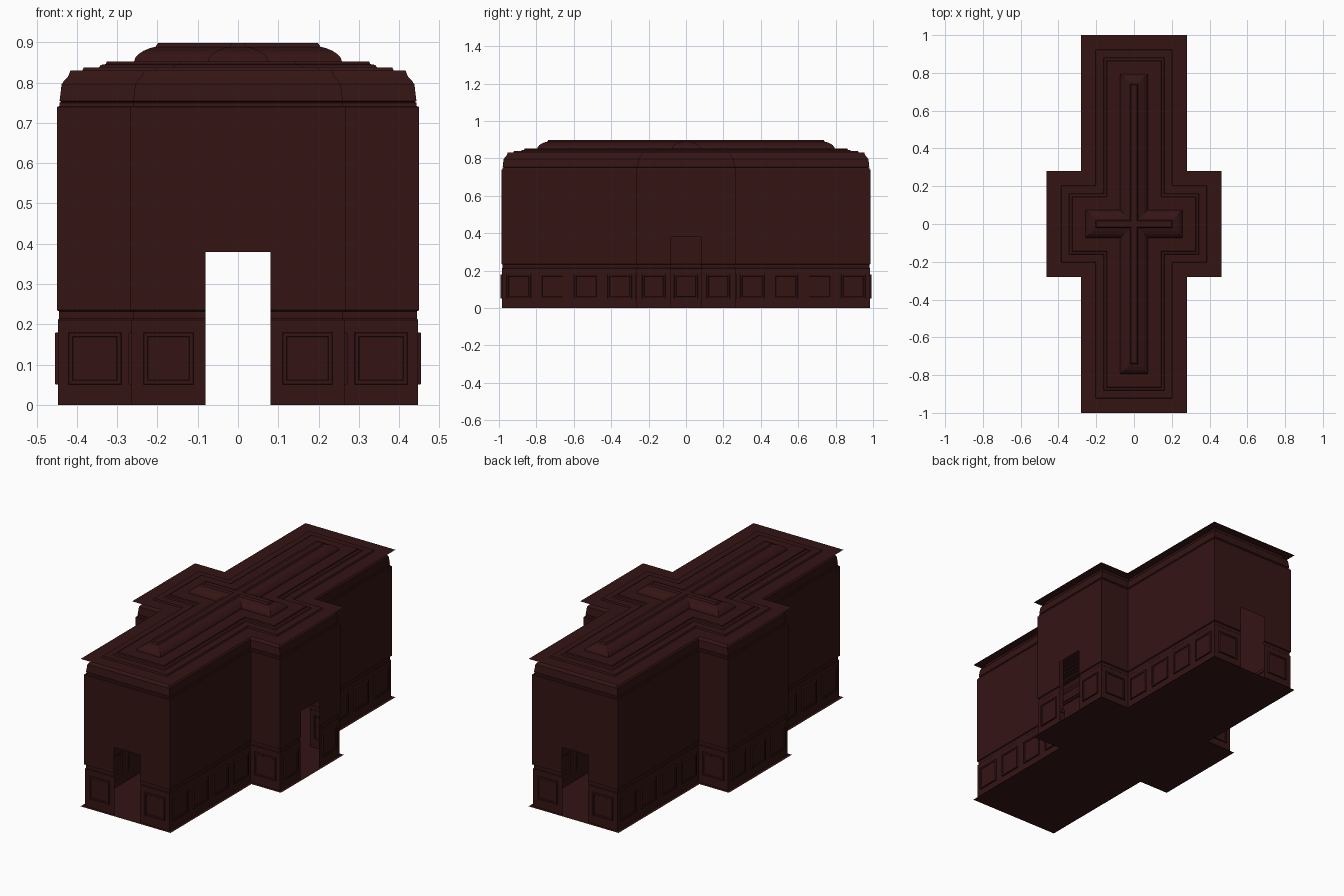
import bpy, bmesh
from mathutils import Vector

if "Cube" in bpy.data.objects:
    bpy.data.objects.remove(bpy.data.objects["Cube"])

A, H, L = 0.463, 0.28, 1.0      # arm reach, half width, half length of the cross plan
DOOR_W, DOOR_Z = 0.081, 0.38

mat = bpy.data.materials.new("dark_red")
mat.diffuse_color = (0.035, 0.007, 0.007, 1)
mat.use_nodes = True
mat.node_tree.nodes["Principled BSDF"].inputs["Base Color"].default_value = mat.diffuse_color


def cross(d, z):
    """Cross-shaped outline, counter-clockwise, inset by d."""
    a, h, l = A - d, H - d, L - d
    pts = [(-h, -l), (h, -l), (h, -h), (a, -h), (a, h), (h, h),
           (h, l), (-h, l), (-h, h), (-a, h), (-a, -h), (-h, -h)]
    return [Vector((x, y, z)) for x, y in pts]


# Cuts per wall side: number of panels, or "D" for a doorway side
SIDES = ["D", 4, 1, "D", 1, 4, "D", 4, 1, 3, 1, 4]


def cut_ring(d, z):
    """Outline with extra points at panel and door edges; tags name each column."""
    pts, tags = [], []
    ring = cross(d, z)
    for i, kind in enumerate(SIDES):
        p, q = ring[i], ring[(i + 1) % 12]
        pts.append(p)
        tags.append("wall")
        if kind == "D":
            mid, u = (p + q) / 2, (q - p).normalized()
            offs = [-0.235, -0.11, -DOOR_W, DOOR_W, 0.11, 0.235]
            pts += [mid + u * o for o in offs]
            tags += ["panel", "wall", "door", "wall", "panel", "wall"]
        else:
            for k in range(kind):
                pts += [p.lerp(q, (k + 0.14) / kind), p.lerp(q, (k + 0.86) / kind)]
                tags += ["panel", "wall"]
    return pts, tags


def sweep(bm, rings):
    """Bridge successive rings, returning rows of faces."""
    rows = []
    loops = [[bm.verts.new(p) for p in r] for r in rings]
    for lo, hi in zip(loops, loops[1:]):
        n = len(lo)
        rows.append([bm.faces.new((lo[i], lo[(i + 1) % n], hi[(i + 1) % n], hi[i]))
                     for i in range(n)])
    return rows, loops


def finish(bm, name):
    me = bpy.data.meshes.new(name)
    bm.to_mesh(me)
    bm.free()
    ob = bpy.data.objects.new(name, me)
    me.materials.append(mat)
    bpy.context.collection.objects.link(ob)
    return ob


# Walls: wainscot, chair rail and plain upper wall, with three doorways
profile = [(0.016, 0), (0.016, 0.05), (0.016, 0.18), (0.016, 0.211), (0.019, 0.214),
           (0.019, 0.232), (0.013, 0.235), (0.013, DOOR_Z), (0.013, 0.74)]
bm = bmesh.new()
tags = cut_ring(0, 0)[1]
rows, _ = sweep(bm, [cut_ring(d, z)[0] for d, z in profile])
panels = [f for f, t in zip(rows[1], tags) if t == "panel"]
holes = [f for row in rows[:-1] for f, t in zip(row, tags) if t == "door"]
bmesh.ops.delete(bm, geom=holes, context='FACES')
# Recessed wainscot panels
bmesh.ops.inset_individual(bm, faces=panels, thickness=0.002, depth=0.008)
bmesh.ops.inset_individual(bm, faces=panels, thickness=0.012, depth=0.0)
bmesh.ops.inset_individual(bm, faces=panels, thickness=0.003, depth=-0.003)
finish(bm, "panelled_walls")

# Crown moulding
bm = bmesh.new()
sweep(bm, [cross(d, z) for d, z in [
    (0.013, 0.74), (0.019, 0.741), (0.020, 0.75), (0.024, 0.752), (0.020, 0.755),
    (0.025, 0.797), (0.028, 0.80), (0.031, 0.805), (0.041, 0.815), (0.047, 0.83)]])
finish(bm, "crown_moulding")

# Stepped ceiling with a cove around the central cross
bm = bmesh.new()
_, loops = sweep(bm, [cross(d, z) for d, z in [
    (0, 0.83), (0.076, 0.83), (0.08, 0.838), (0.118, 0.838), (0.122, 0.844),
    (0.135, 0.846), (0.137, 0.853), (0.205, 0.853), (0.208, 0.862), (0.216, 0.871),
    (0.228, 0.879), (0.245, 0.886), (0.258, 0.889), (0.264, 0.898)]])
bm.faces.new(loops[-1])
finish(bm, "stepped_ceiling")

# Floor
bm = bmesh.new()
bm.faces.new([bm.verts.new(p) for p in cross(0, 0)])
finish(bm, "floor")
